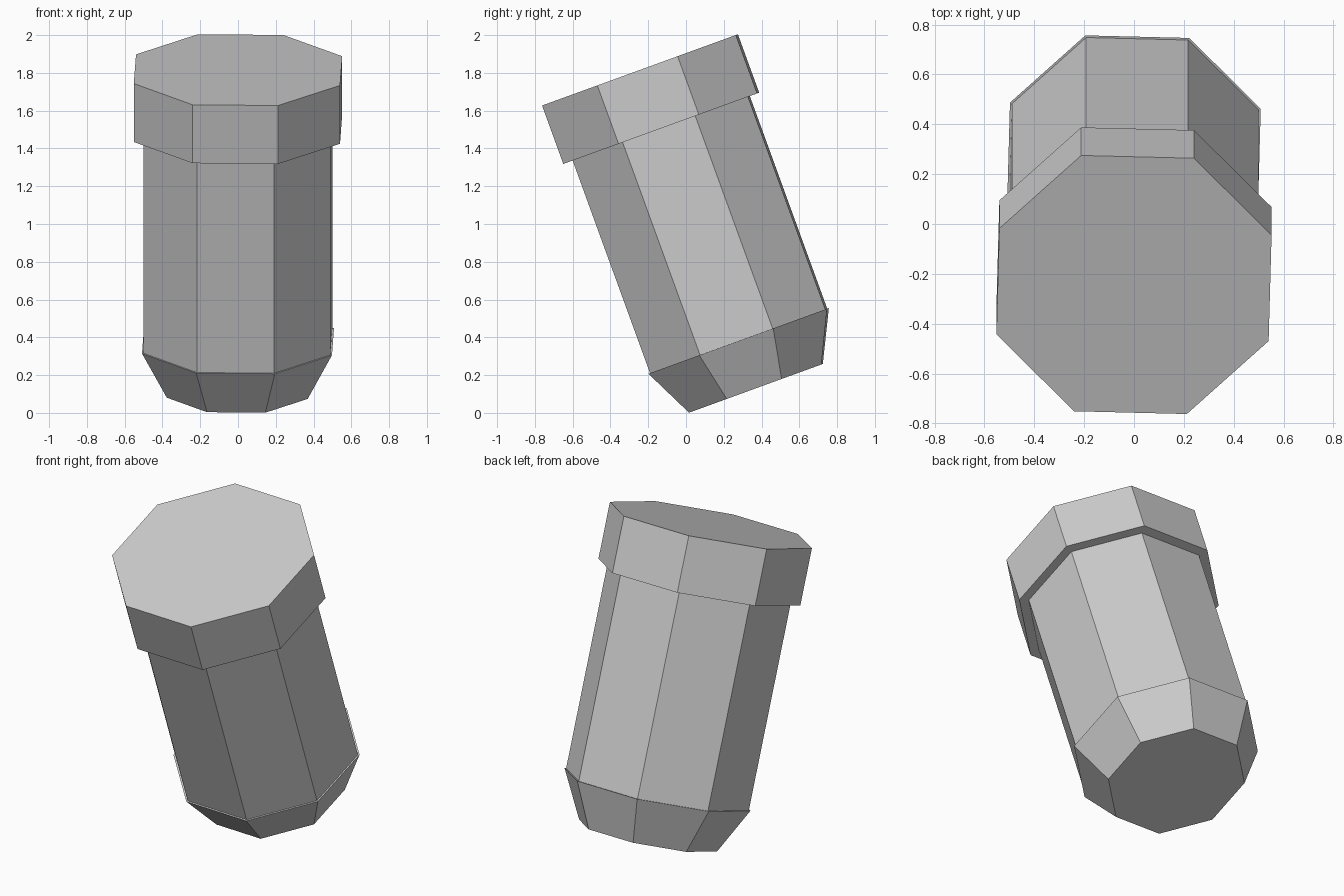
import bpy, math
from mathutils import Matrix, Vector

if "Cube" in bpy.data.objects:
    bpy.data.objects.remove(bpy.data.objects["Cube"])

grey = bpy.data.materials.new("plain_grey")
grey.diffuse_color = (0.6, 0.6, 0.6, 1)
grey.use_nodes = True
grey.node_tree.nodes["Principled BSDF"].inputs["Base Color"].default_value = grey.diffuse_color

TILT = math.radians(20)
TWIST = math.radians(22.5 - 1.5)      # flats face the axes, with a slight twist
BASE = Vector((0, 0.37, 0.130))       # centre of the bottom facet
FRAME = Matrix.Translation(BASE) @ Matrix.Rotation(TILT, 4, 'X') @ Matrix.Rotation(TWIST, 4, 'Z')


def octagon_part(name, z0, z1, flat0, flat1):
    """Eight-sided solid along the tilted axis; flat0/flat1 are centre-to-flat radii."""
    k = 1 / math.cos(math.pi / 8)
    verts = [(r * k * math.cos(i * math.pi / 4), r * k * math.sin(i * math.pi / 4), z)
             for z, r in ((z0, flat0), (z1, flat1)) for i in range(8)]
    faces = [(i, (i + 1) % 8, (i + 1) % 8 + 8, i + 8) for i in range(8)]
    faces += [tuple(range(7, -1, -1)), tuple(range(8, 16))]
    me = bpy.data.meshes.new(name)
    me.from_pydata(verts, [], faces)
    me.materials.append(grey)
    ob = bpy.data.objects.new(name, me)
    ob.matrix_world = FRAME
    bpy.context.collection.objects.link(ob)
    return ob


# tapered foot, slightly wider than the body at its rim
octagon_part("tapered_foot", 0.0, 0.267, 0.373, 0.503)
# long straight body
octagon_part("body", 0.26, 1.48, 0.494, 0.494)
# wide cap
octagon_part("cap", 1.465, 1.794, 0.546, 0.546)
